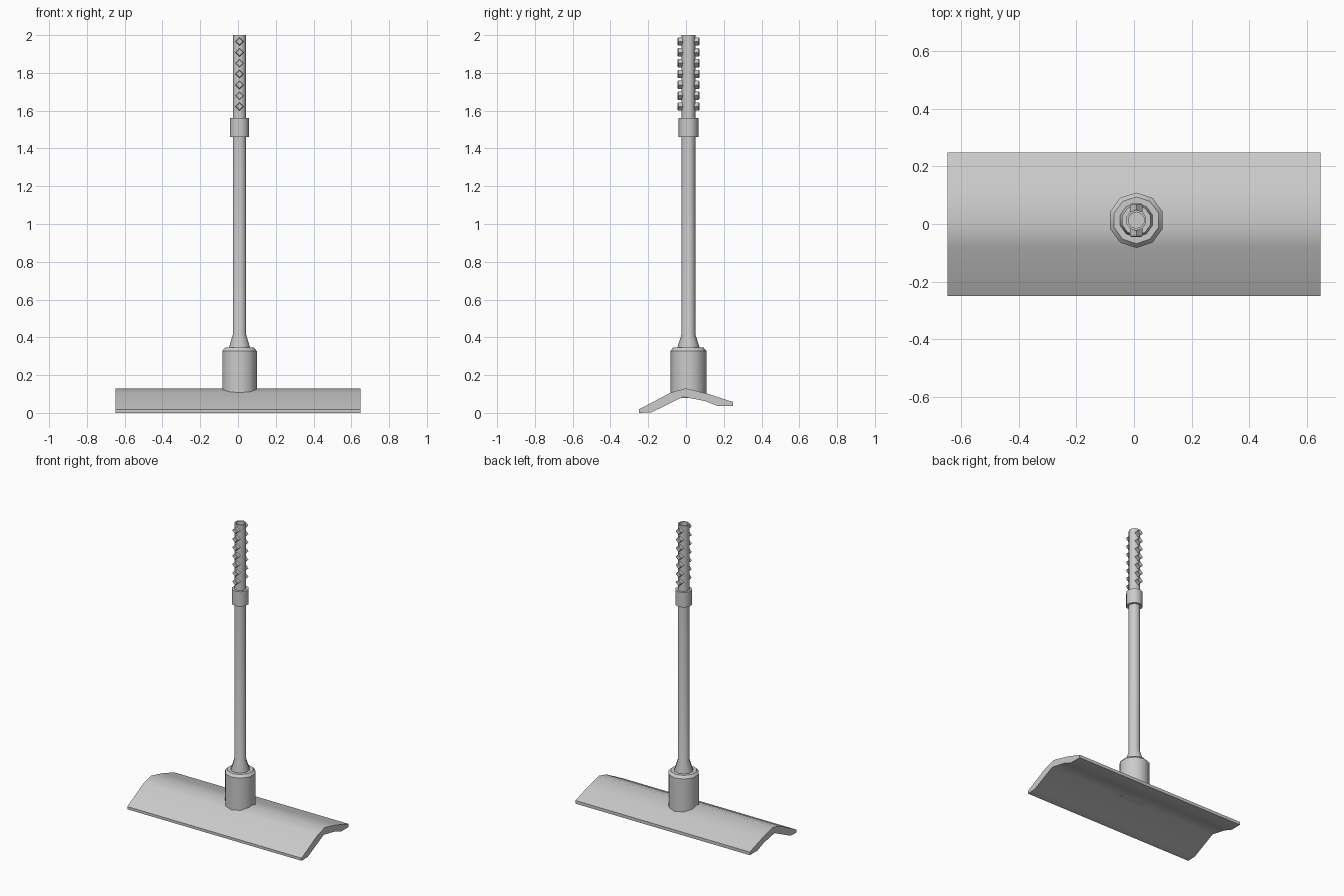
import bpy, bmesh, math

if "Cube" in bpy.data.objects:
    bpy.data.objects.remove(bpy.data.objects["Cube"])

CX, CY = 0.008, 0.013   # axis of the handle
SIDES = 10


def finish(name, bm, angle=40):
    bmesh.ops.recalc_face_normals(bm, faces=bm.faces)
    me = bpy.data.meshes.new(name)
    bm.to_mesh(me)
    bm.free()
    ob = bpy.data.objects.new(name, me)
    bpy.context.collection.objects.link(ob)
    bpy.ops.object.select_all(action='DESELECT')
    ob.select_set(True)
    bpy.context.view_layer.objects.active = ob
    bpy.ops.object.shade_smooth_by_angle(angle=math.radians(angle))
    return ob


def lathe(name, profile):
    """Closed solid from (radius, z) rings around the handle axis."""
    bm = bmesh.new()
    rings = []
    for r, z in profile:
        rings.append([bm.verts.new((CX + r * math.sin(2 * math.pi * i / SIDES),
                                    CY + r * math.cos(2 * math.pi * i / SIDES), z))
                      for i in range(SIDES)])
    for a, b in zip(rings, rings[1:]):
        for i in range(SIDES):
            j = (i + 1) % SIDES
            bm.faces.new((a[i], a[j], b[j], b[i]))
    bm.faces.new(rings[0])
    bm.faces.new(rings[-1])
    return finish(name, bm)


# bent blade: side profile (y, z) extruded along x
section = [(-0.25, 0.018), (-0.25, 0.0), (-0.185, 0.002), (-0.015, 0.085),
           (0.10, 0.063), (0.165, 0.037), (0.248, 0.037), (0.248, 0.058),
           (0.12, 0.10), (0.0, 0.13), (-0.08, 0.108)]
bm = bmesh.new()
face = bm.faces.new([bm.verts.new((-0.648, y, z)) for y, z in section])
ext = bmesh.ops.extrude_face_region(bm, geom=[face])
bmesh.ops.translate(bm, vec=(1.296, 0, 0),
                    verts=[v for v in ext['geom'] if isinstance(v, bmesh.types.BMVert)])
finish("blade", bm)

# socket joining blade and pole
lathe("socket", [(0.096, 0.08), (0.096, 0.328), (0.081, 0.345)])
# pole with flared foot
lathe("pole", [(0.059, 0.335), (0.059, 0.345), (0.037, 0.415), (0.037, 1.5)])
# collar below the grip
lathe("collar", [(0.052, 1.46), (0.052, 1.56)])
# grip tube with a hollow end
lathe("grip", [(0.036, 1.5), (0.036, 2.0), (0.028, 2.0), (0.028, 1.94)])

# diamond grip studs on front and back
for side, label in ((-1, "front"), (1, "back")):
    bm = bmesh.new()
    for k in range(7):
        z = 1.622 + k * 0.0573
        loops = [[bm.verts.new((CX + r * math.cos(a), CY + side * d, z + r * math.sin(a)))
                  for a in (i * math.pi / 2 for i in range(4))]
                 for r, d in ((0.022, 0.028), (0.022, 0.054), (0.018, 0.058))]
        for a, b in zip(loops, loops[1:]):
            for i in range(4):
                j = (i + 1) % 4
                bm.faces.new((a[i], a[j], b[j], b[i]))
        bm.faces.new(loops[0])
        bm.faces.new(loops[-1])
    finish(label + "_grip_studs", bm, 30)
